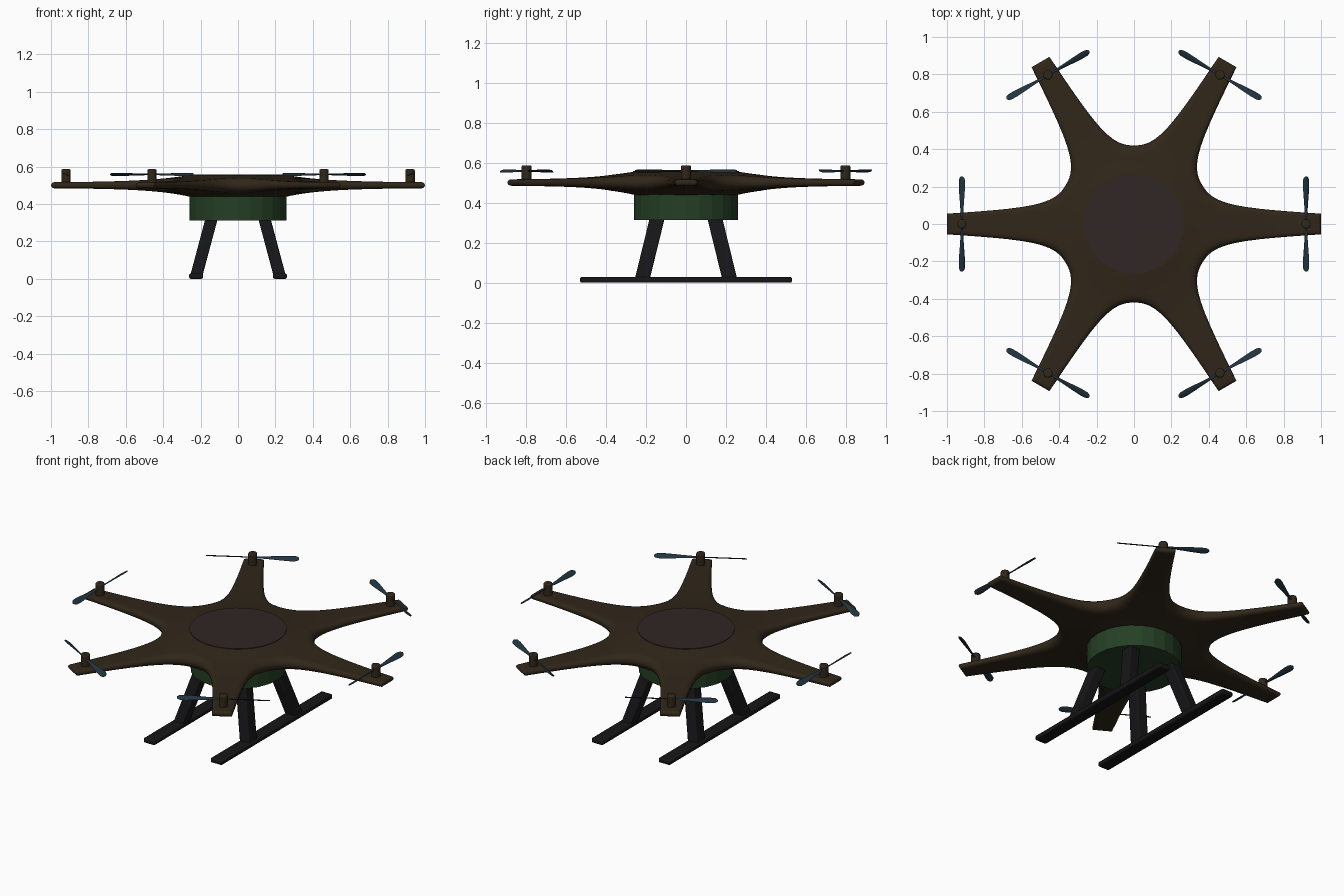
import bpy, bmesh, math
from mathutils import Matrix, Vector

if "Cube" in bpy.data.objects:
    bpy.data.objects.remove(bpy.data.objects["Cube"])


def material(name, r, g, b):
    m = bpy.data.materials.new(name)
    m.diffuse_color = (r, g, b, 1)
    m.use_nodes = True
    m.node_tree.nodes["Principled BSDF"].inputs["Base Color"].default_value = m.diffuse_color
    return m


BROWN = material("brown", 0.03, 0.02, 0.01)
PLUM = material("plum", 0.03, 0.02, 0.018)
GREEN = material("green", 0.018, 0.05, 0.018)
BLACK = material("black", 0.008, 0.008, 0.009)
BLUE = material("blue", 0.015, 0.035, 0.05)


def finish(name, bm, mat, angle=None, bevel=0):
    bmesh.ops.recalc_face_normals(bm, faces=bm.faces)
    mesh = bpy.data.meshes.new(name)
    bm.to_mesh(mesh)
    bm.free()
    ob = bpy.data.objects.new(name, mesh)
    bpy.context.collection.objects.link(ob)
    mesh.materials.append(mat)
    if bevel:
        mod = ob.modifiers.new("bevel", 'BEVEL')
        mod.width, mod.segments = bevel, 2
    if angle:
        bpy.context.view_layer.objects.active = ob
        ob.select_set(True)
        bpy.ops.object.shade_smooth_by_angle(angle=math.radians(angle))
        ob.select_set(False)
    return ob


def cylinder(name, radius, z0, z1, mat, x=0, y=0, sides=24, angle=None, bevel=0):
    bm = bmesh.new()
    bmesh.ops.create_cone(bm, cap_ends=True, segments=sides, radius1=radius, radius2=radius,
                          depth=z1 - z0, matrix=Matrix.Translation((x, y, (z0 + z1) / 2)))
    return finish(name, bm, mat, angle, bevel)


def prism(name, low, high, sx, sy, mat, bevel):
    """Box sheared between two centre points."""
    bm = bmesh.new()
    bmesh.ops.create_cube(bm, size=1)
    for v in bm.verts:
        c = Vector(high if v.co.z > 0 else low)
        v.co = c + Vector((v.co.x * sx, v.co.y * sy, 0))
    return finish(name, bm, mat, 30, bevel)


# Six-armed shell: one 60 degree wedge with rounded rim, repeated around z
R0 = 0.364  # where neighbouring arms meet


def half_width(r):
    if r <= R0:
        return r * math.tan(math.pi / 6)
    d = r - R0
    return 0.118 - 0.063 * r + 0.075 * math.exp(-d / 0.12) + 0.04 * math.exp(-d / 0.035)


rim = []
for i in range(161):
    r = R0 + (1 - R0) * (i / 160) ** 1.5
    rim.append((r, half_width(r)))


def rim_distance(r, w):
    return min(1 - r, min(math.hypot(r - a, abs(w) - b) for a, b in rim))


def shell_height(r, w, side, on_rim):
    R = math.hypot(r, w)
    if side > 0:
        h = 0.015 + 0.04 * math.exp(-max(R - 0.26, 0) / 0.22)
    else:
        h = 0.015 + 0.048 * math.exp(-max(R - 0.25, 0) / 0.2)
    t = 0 if on_rim else min(rim_distance(r, w) / (1.1 * h), 1)
    return 0.5 + side * h * math.sqrt(1 - (1 - t) ** 2)


columns = [0, 0.1, 0.18, 0.22, 0.25, 0.28, 0.305, 0.325, 0.34, 0.352, 0.36, R0, 0.369, 0.377,
           0.388, 0.4, 0.42, 0.45, 0.49, 0.54, 0.6, 0.68, 0.76, 0.84, 0.91, 0.96, 0.982,
           0.99, 0.996, 1.0]
STEPS = 8
bm = bmesh.new()
for arm in range(6):
    turn = Matrix.Rotation(arm * math.pi / 3, 3, 'Z')
    for side in (1, -1):
        grid = []
        for r in columns:
            row = []
            for k in range(-STEPS, STEPS + 1):
                w = half_width(r) * math.sin(math.pi / 2 * k / STEPS)
                on_rim = r == 1 or (r >= R0 and abs(k) == STEPS)
                row.append(bm.verts.new(turn @ Vector((r, w, shell_height(r, w, side, on_rim)))))
            grid.append(row)
        for a, b in zip(grid, grid[1:]):
            for k in range(2 * STEPS):
                bm.faces.new((a[k], b[k], b[k + 1], a[k + 1]))
bmesh.ops.remove_doubles(bm, verts=bm.verts, dist=0.0002)
finish("six_arm_shell", bm, BROWN, 60)

# Top cover disc and payload drum
cylinder("top_cover", 0.265, 0.545, 0.557, PLUM, sides=48, angle=30)
cylinder("payload_drum", 0.26, 0.312, 0.45, GREEN, sides=24)

# Motors and twisted two-blade propellers, alternating in handedness
stations = [(-0.255, 0.005), (-0.248, 0.013), (-0.235, 0.018), (-0.205, 0.019), (-0.16, 0.016),
            (-0.1, 0.011), (-0.04, 0.007)]
stations += [(-s, c) for s, c in reversed(stations)]
for i in range(6):
    a = i * math.pi / 3
    x, y = 0.92 * math.cos(a), 0.92 * math.sin(a)
    cylinder(f"motor_{i + 1}", 0.025, 0.5, 0.586, BROWN, x, y, 20, 40, 0.007)
    hand = 1 if i % 2 == 0 else -1
    place = Matrix.Translation((x, y, 0.558)) @ Matrix.Rotation(a, 4, 'Z')
    bm = bmesh.new()
    loops = []
    for s, chord in stations:
        pitch = -hand * math.copysign(math.radians(27), s)
        ring = []
        for k in range(10):
            q = 2 * math.pi * k / 10
            u, v = chord * math.cos(q), 0.003 * math.sin(q)
            p = Vector((u * math.cos(pitch) - v * math.sin(pitch), s,
                        u * math.sin(pitch) + v * math.cos(pitch)))
            ring.append(bm.verts.new(place @ p))
        loops.append(ring)
    for p, q in zip(loops, loops[1:]):
        for k in range(10):
            bm.faces.new((p[k], p[(k + 1) % 10], q[(k + 1) % 10], q[k]))
    bm.faces.new(loops[0])
    bm.faces.new(loops[-1])
    finish(f"propeller_{i + 1}", bm, BLUE, 50)

# Landing gear: two skids on four splayed struts
for sx, side in ((-1, "left"), (1, "right")):
    prism(f"{side}_skid", (sx * 0.224, 0, 0), (sx * 0.224, 0, 0.028), 0.075, 1.06, BLACK, 0.008)
    for sy, end in ((-1, "front"), (1, "back")):
        prism(f"{side}_{end}_strut", (sx * 0.224, sy * 0.22, 0.012),
              (sx * 0.139, sy * 0.142, 0.33), 0.066, 0.075, BLACK, 0.006)
